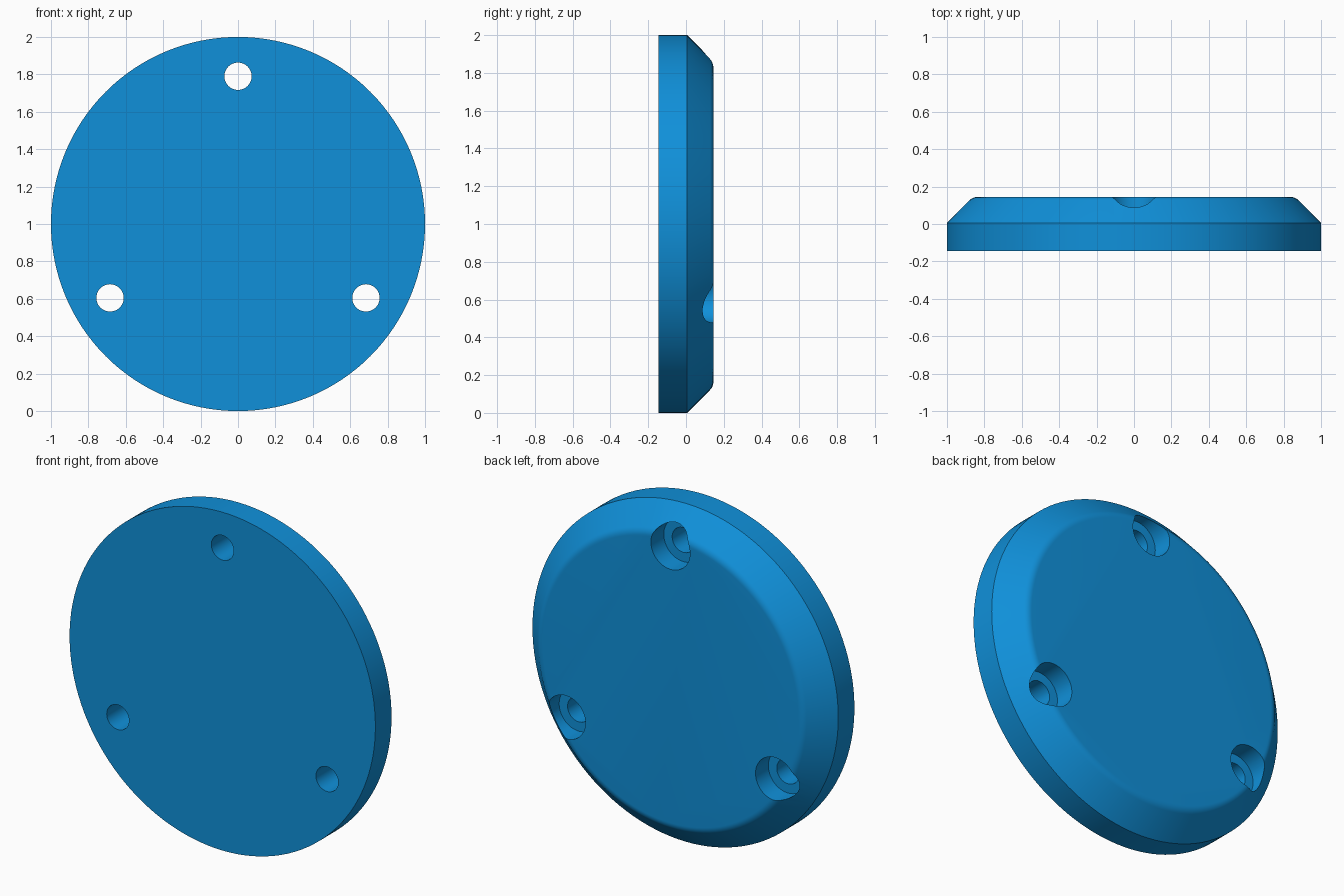
import bpy, bmesh, math
from mathutils import Matrix, Vector

if "Cube" in bpy.data.objects:
    bpy.data.objects.remove(bpy.data.objects["Cube"])

SEG = 128
HALF = 0.145        # half the plate thickness
BREAK = 0.006       # where the bevelled rim starts
blue = bpy.data.materials.new("plate blue")
blue.diffuse_color = (0.005, 0.28, 0.70, 1)
blue.use_nodes = True
blue.node_tree.nodes["Principled BSDF"].inputs["Base Color"].default_value = blue.diffuse_color


def revolve(name, profile, centre=(0, 0, 1), seg=SEG):
    """Closed solid turned around the y axis from (radius, y) points."""
    bm = bmesh.new()
    rings = []
    for r, y in profile:
        rings.append([bm.verts.new((r * math.sin(2 * math.pi * i / seg), y,
                                    r * math.cos(2 * math.pi * i / seg)))
                      for i in range(seg)])
    for a, b in zip(rings, rings[1:]):
        for i in range(seg):
            j = (i + 1) % seg
            bm.faces.new((a[i], a[j], b[j], b[i]))
    bm.faces.new(rings[0])
    bm.faces.new(rings[-1])
    bmesh.ops.recalc_face_normals(bm, faces=bm.faces)
    mesh = bpy.data.meshes.new(name)
    bm.to_mesh(mesh)
    bm.free()
    mesh.materials.append(blue)
    ob = bpy.data.objects.new(name, mesh)
    ob.location = centre
    bpy.context.collection.objects.link(ob)
    return ob


# Round plate: straight wall, 45 degree bevel, softly rounded shoulder
R = 0.06
corner = 1 - (HALF - BREAK)
arc_r = corner - R * math.tan(math.pi / 8)
profile = [(1, -HALF), (1, BREAK)]
for k in range(7):
    a = math.radians(45 * (1 - k / 6))
    profile.append((arc_r + R * math.sin(a), HALF - R + R * math.cos(a)))
plate = revolve("round_plate", profile)

# Three counterbored screw holes
cutters = []
for k in range(3):
    a = math.radians(120 * k)
    c = (0.79 * math.sin(a), 0, 1 + 0.79 * math.cos(a))
    cutters.append(revolve(f"screw_hole_cutter_{k + 1}",
                           [(0.073, -0.3), (0.073, 0.025),
                            (0.128, 0.025), (0.128, 0.3)], c, 48))
for cutter in cutters:
    cutter.hide_render = True
    mod = plate.modifiers.new("screw hole", 'BOOLEAN')
    mod.operation = 'DIFFERENCE'
    mod.solver = 'EXACT'
    mod.object = cutter

# Apply the cuts, then remove the helpers
bpy.context.view_layer.objects.active = plate
plate.select_set(True)
for mod in list(plate.modifiers):
    bpy.ops.object.modifier_apply(modifier=mod.name)
for cutter in cutters:
    bpy.data.objects.remove(cutter)

bpy.ops.object.select_all(action='DESELECT')
plate.select_set(True)
bpy.ops.object.shade_smooth_by_angle(angle=math.radians(25))
